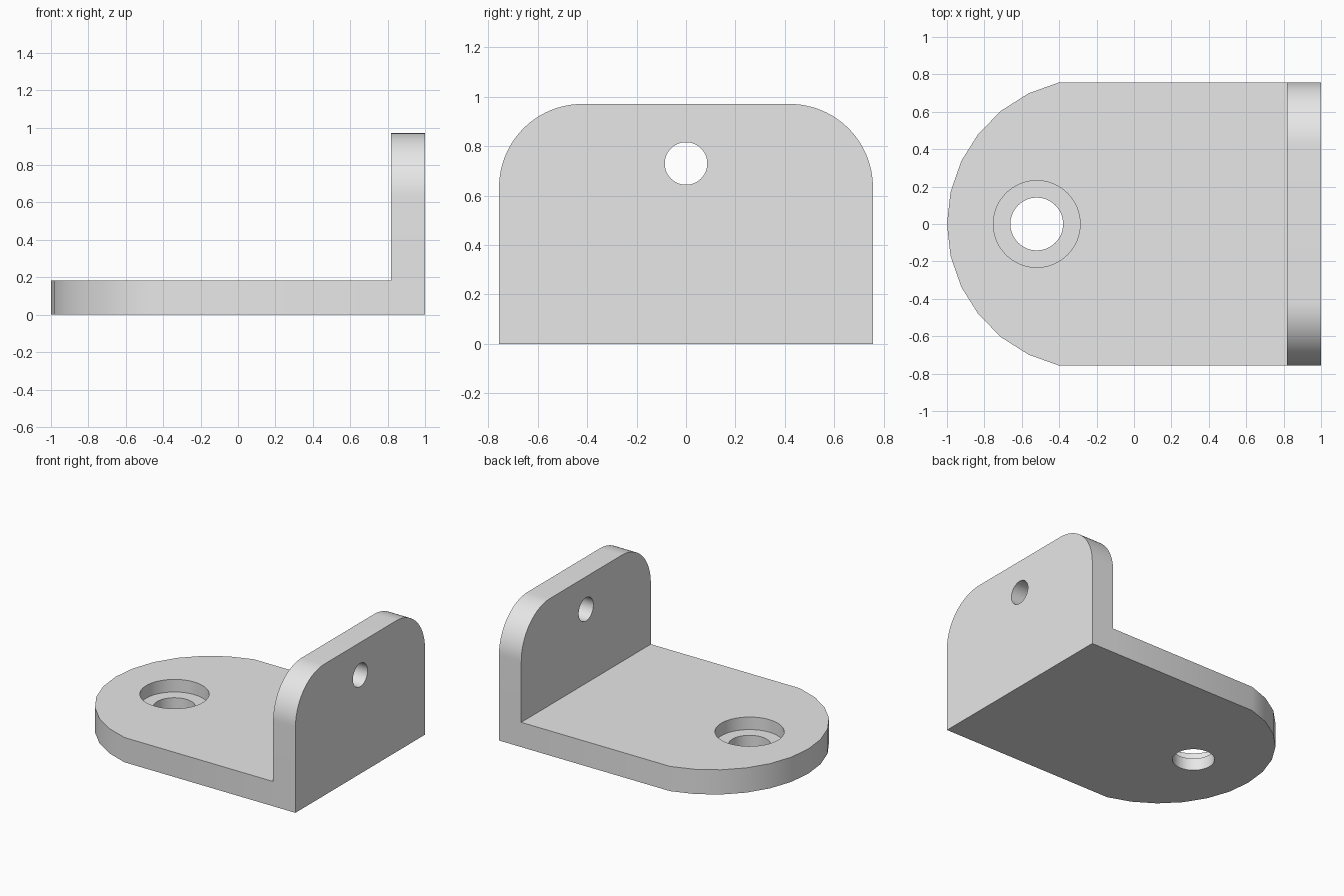
import bpy
import bmesh
from math import sin, cos, pi, atan2, radians
from mathutils import Vector

cube = bpy.data.objects.get("Cube")
if cube:
    bpy.data.objects.remove(cube, do_unlink=True)

HALF_W = 0.757      # half width of the bracket
THICK = 0.183       # plate thickness
HEIGHT = 0.971      # height of the upright
SEAT_Z = 0.09       # floor of the counterbore
HOLE_X = -0.52

grey = bpy.data.materials.new("plain grey")
grey.use_nodes = True
grey.diffuse_color = (0.8, 0.8, 0.8, 1)
grey.node_tree.nodes["Principled BSDF"].inputs["Base Color"].default_value = (0.8, 0.8, 0.8, 1)


def arc(cx, cy, r, start, end, steps):
    return [(cx + r * cos(start + (end - start) * i / steps),
             cy + r * sin(start + (end - start) * i / steps)) for i in range(steps + 1)]


def prism(name, points, offset):
    """Extrude a closed 3D outline by an offset."""
    bm = bmesh.new()
    face = bm.faces.new([bm.verts.new(p) for p in points])
    new = bmesh.ops.extrude_face_region(bm, geom=[face])["geom"]
    bmesh.ops.translate(bm, vec=Vector(offset),
                        verts=[v for v in new if isinstance(v, bmesh.types.BMVert)])
    bmesh.ops.recalc_face_normals(bm, faces=bm.faces)
    mesh = bpy.data.meshes.new(name)
    bm.to_mesh(mesh)
    bm.free()
    mesh.materials.append(grey)
    obj = bpy.data.objects.new(name, mesh)
    bpy.context.collection.objects.link(obj)
    return obj


def combine(target, tool, operation):
    """Apply a boolean and discard the tool."""
    bpy.context.view_layer.objects.active = target
    mod = target.modifiers.new(operation.lower(), 'BOOLEAN')
    mod.operation, mod.solver, mod.object = operation, 'EXACT', tool
    bpy.ops.object.modifier_apply(modifier=mod.name)
    bpy.data.objects.remove(tool, do_unlink=True)


def circle(r, steps=64):
    return arc(0, 0, r, 0, 2 * pi, steps)[:-1]


# Base plate with a faceted round end
nose_r = (0.6 ** 2 + HALF_W ** 2) / 1.2
nose_x = nose_r - 1
sweep = atan2(HALF_W, nose_x + 0.4)
outline = [(1, -HALF_W), (1, HALF_W)] + arc(nose_x, 0, nose_r, pi - sweep, pi + sweep, 12)
bracket = prism("bracket", [(x, y, 0) for x, y in outline], (0, 0, THICK))

# Upright plate with rounded top corners
R = 0.337
side = HALF_W - R
profile = ([(-HALF_W, 0), (HALF_W, 0)] + arc(side, HEIGHT - R, R, 0, pi / 2, 24)
           + arc(-side, HEIGHT - R, R, pi / 2, pi, 24))
upright = prism("upright", [(1, y, z) for y, z in profile], (THICK - 0.365, 0, 0))
combine(bracket, upright, 'UNION')

# Counterbored hole in the base, plain hole in the upright
for r, z in ((0.232, SEAT_Z), (0.141, -0.2)):
    cutter = prism("hole_cutter", [(HOLE_X + x, y, z) for x, y in circle(r)], (0, 0, 0.6))
    combine(bracket, cutter, 'DIFFERENCE')
cutter = prism("hole_cutter", [(0.6, y, 0.73 + z) for y, z in circle(0.086)], (0.6, 0, 0))
combine(bracket, cutter, 'DIFFERENCE')

# Smooth the curved walls, keep the edges crisp
bpy.ops.object.select_all(action='DESELECT')
bracket.select_set(True)
bpy.context.view_layer.objects.active = bracket
bpy.ops.object.shade_smooth_by_angle(angle=radians(30))
